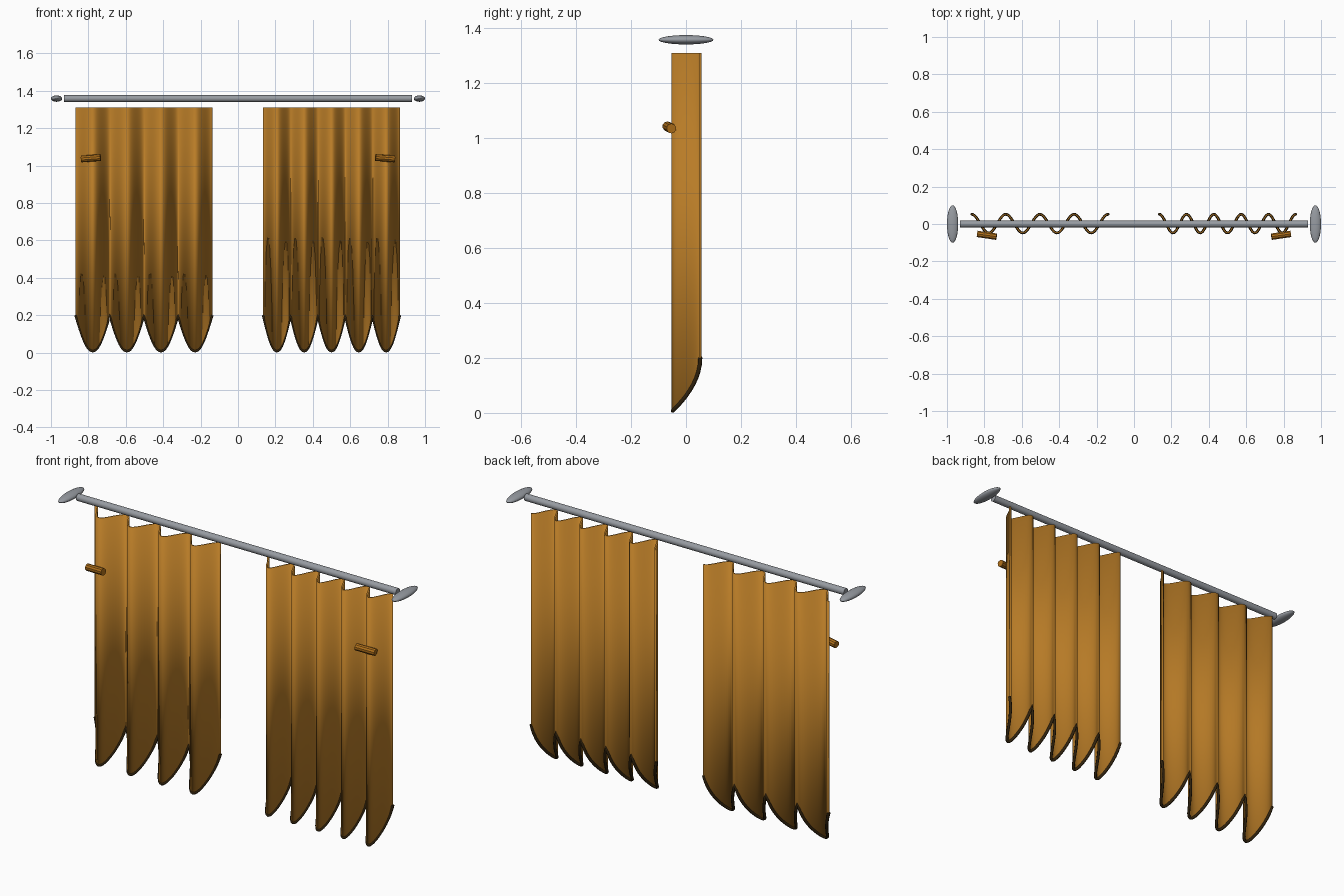
import bpy, bmesh, math
from mathutils import Vector

cube = bpy.data.objects.get("Cube")
if cube:
    bpy.data.objects.remove(cube)


def material(name, rgb):
    m = bpy.data.materials.new(name)
    m.use_nodes = True
    m.diffuse_color = (*rgb, 1)
    m.node_tree.nodes["Principled BSDF"].inputs["Base Color"].default_value = (*rgb, 1)
    return m


CLOTH = material("ochre cloth", (0.48, 0.2, 0.02))
TRIM = material("dark brown trim", (0.03, 0.016, 0.004))
METAL = material("grey metal", (0.31, 0.33, 0.36))
TIE = material("amber tie", (0.43, 0.16, 0.01))

TOP, HEM, DROP, FOLD, STEPS = 1.31, 0.2, 0.192, 0.05, 24


def finish(obj, name, mat, angle=40):
    obj.name = name
    obj.data.materials.append(mat)
    bpy.ops.object.select_all(action='DESELECT')
    obj.select_set(True)
    bpy.context.view_layer.objects.active = obj
    if angle:
        bpy.ops.object.shade_smooth_by_angle(angle=math.radians(angle))
    return obj


def bar(name, start, end, radius, sides, mat, angle=40):
    start, end = Vector(start), Vector(end)
    axis = end - start
    bpy.ops.mesh.primitive_cylinder_add(
        vertices=sides, radius=radius, depth=axis.length, location=(start + end) / 2,
        rotation=axis.to_track_quat('Z', 'Y').to_euler())
    return finish(bpy.context.object, name, mat, angle)


def curtain(name, x0, x1, folds):
    # Wavy cloth with a scalloped lower edge
    count = folds * STEPS
    hem = []
    for i in range(count + 1):
        t = i / count
        hem.append(Vector((x0 + (x1 - x0) * t,
                           0.002 + FOLD * math.cos(math.tau * folds * t),
                           HEM - DROP * abs(math.sin(math.pi * folds * t)))))
    bm = bmesh.new()
    low = [bm.verts.new(p) for p in hem]
    high = [bm.verts.new((p.x, p.y, TOP)) for p in hem]
    for i in range(count):
        bm.faces.new((low[i], low[i + 1], high[i + 1], high[i]))
    mesh = bpy.data.meshes.new(name)
    bm.to_mesh(mesh)
    bm.free()
    obj = bpy.data.objects.new(name, mesh)
    bpy.context.collection.objects.link(obj)
    finish(obj, name, CLOTH)
    solid = obj.modifiers.new("thickness", 'SOLIDIFY')
    solid.thickness = 0.008
    solid.offset = 0

    # Dark cord following the hem
    data = bpy.data.curves.new(name + "_hem_trim", 'CURVE')
    data.dimensions = '3D'
    data.bevel_depth = 0.0075
    data.bevel_resolution = 2
    data.use_fill_caps = True
    line = data.splines.new('POLY')
    line.points.add(count)
    for point, p in zip(line.points, hem):
        point.co = (*p, 1)
    cord = bpy.data.objects.new(name + "_hem_trim", data)
    data.materials.append(TRIM)
    bpy.context.collection.objects.link(cord)


curtain("right_curtain", -0.868, -0.138, 4)
curtain("left_curtain", 0.135, 0.865, 5)

# Rod across the top
bar("curtain_rod", (-0.93, 0, 1.358), (0.93, 0, 1.358), 0.018, 24, METAL)

for side, s in (("left", 1), ("right", -1)):
    # Flattened finial at the rod end
    bpy.ops.mesh.primitive_uv_sphere_add(segments=32, ring_count=16, radius=1,
                                         location=(s * 0.97, 0, 1.358))
    finial = bpy.context.object
    finial.scale = (0.03, 0.1, 0.017)
    finish(finial, side + "_finial", METAL, 60)
    # Short tie bar in front of the outer fold
    bar(side + "_tie", (s * 0.838, -0.053, 1.035), (s * 0.735, -0.068, 1.043),
        0.018, 10, TIE, 0)
